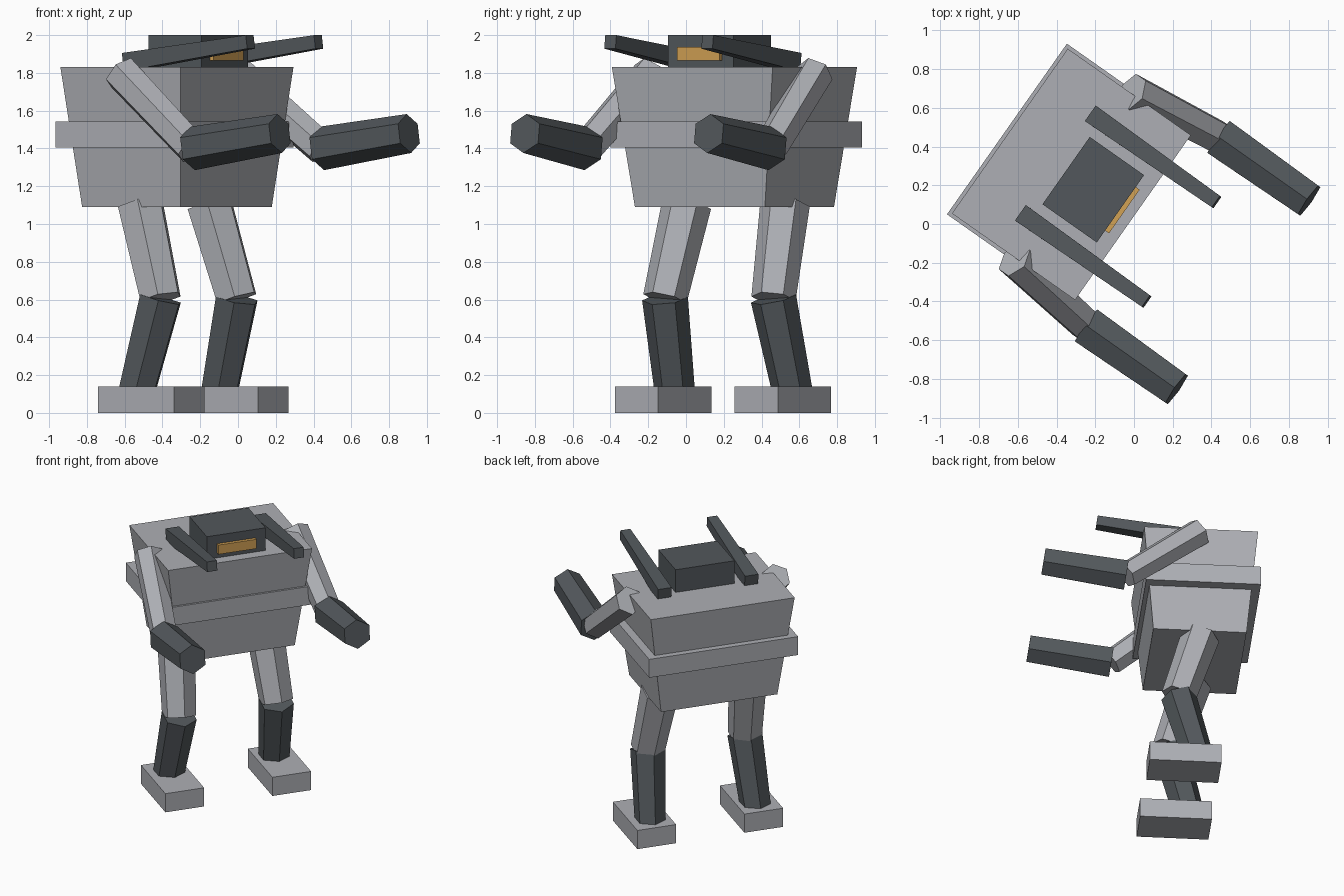
import bpy, bmesh, math
from mathutils import Vector, Matrix

if "Cube" in bpy.data.objects:
    bpy.data.objects.remove(bpy.data.objects["Cube"])

# Local frame: x forward, y to the model's left, turned to its heading
PLACE = Matrix.Rotation(math.radians(-35.1), 4, 'Z') @ Matrix.Translation((0, 0.024, 0))


def material(name, rgb):
    m = bpy.data.materials.new(name)
    m.diffuse_color = (*rgb, 1)
    m.use_nodes = True
    m.node_tree.nodes["Principled BSDF"].inputs["Base Color"].default_value = m.diffuse_color
    return m


LIGHT = material("light grey armour", (0.42, 0.43, 0.46))
DARK = material("dark grey metal", (0.085, 0.097, 0.106))
AMBER = material("amber glass", (0.65, 0.36, 0.09))


def loft(name, lower, upper, mat):
    """Closed prism between two rings of points."""
    bm = bmesh.new()
    a = [bm.verts.new(PLACE @ Vector(p)) for p in lower]
    b = [bm.verts.new(PLACE @ Vector(p)) for p in upper]
    n = len(a)
    bm.faces.new(a)
    bm.faces.new(b)
    for i in range(n):
        j = (i + 1) % n
        bm.faces.new((a[i], a[j], b[j], b[i]))
    bmesh.ops.recalc_face_normals(bm, faces=bm.faces[:])
    me = bpy.data.meshes.new(name)
    bm.to_mesh(me)
    bm.free()
    me.materials.append(mat)
    ob = bpy.data.objects.new(name, me)
    bpy.context.collection.objects.link(ob)


def block(name, x, y, z0, z1, size0, mat, size1=None):
    """Upright box with its own bottom and top size (depth, width)."""
    def ring(size, z):
        return [(x + i * size[0] / 2, y + j * size[1] / 2, z)
                for i, j in ((-1, -1), (1, -1), (1, 1), (-1, 1))]
    loft(name, ring(size0, z0), ring(size1 or size0, z1), mat)


def strut(name, a, b, ra, rb, mat, sides=6, turn=0.0):
    """Tapered prism from a to b, first corner in the fore-aft plane."""
    a, b = Vector(a), Vector(b)
    d = (b - a).normalized()
    s = Vector((0, 1, 0))
    s = (s - d * s.dot(d)).normalized()
    n = d.cross(s)
    def ring(c, r):
        angles = [turn + math.tau * k / sides for k in range(sides)]
        return [c + (n * math.cos(t) + s * math.sin(t)) * r for t in angles]
    loft(name, ring(a, ra), ring(b, rb), mat)


# Body
block("torso", -0.412, 0, 1.09, 1.83, (0.636, 0.841), LIGHT, (0.777, 1.04))
block("waist_band", -0.427, 0, 1.405, 1.543, (0.784, 1.077), LIGHT)
block("head", -0.274, 0, 1.80, 2.0, (0.343, 0.425), DARK)
block("visor", -0.095, 0, 1.866, 1.936, (0.034, 0.275), AMBER)

# Paired parts
for side, s in (("left", 1), ("right", -1)):
    strut(side + "_gun", (-0.507, s * 0.314, 1.857), (0.284, s * 0.314, 1.964),
          0.069, 0.051, DARK, 4, math.pi / 4)
    shoulder, elbow = (-0.40, s * 0.53, 1.80), (0.106, s * 0.595, 1.40)
    strut(side + "_upper_arm", shoulder, elbow, 0.10, 0.092, LIGHT)
    strut(side + "_forearm", elbow, (0.671, s * 0.595, 1.479), 0.116, 0.104, DARK)
    hip, knee = (-0.425, s * 0.318, 1.105), (-0.272, s * 0.351, 0.605)
    strut(side + "_thigh", hip, knee, 0.132, 0.118, LIGHT)
    strut(side + "_shin", knee, (-0.405, s * 0.381, 0.11), 0.122, 0.107, DARK)
    block(side + "_foot", -0.306, s * 0.387, 0, 0.14, (0.49, 0.28), LIGHT)
